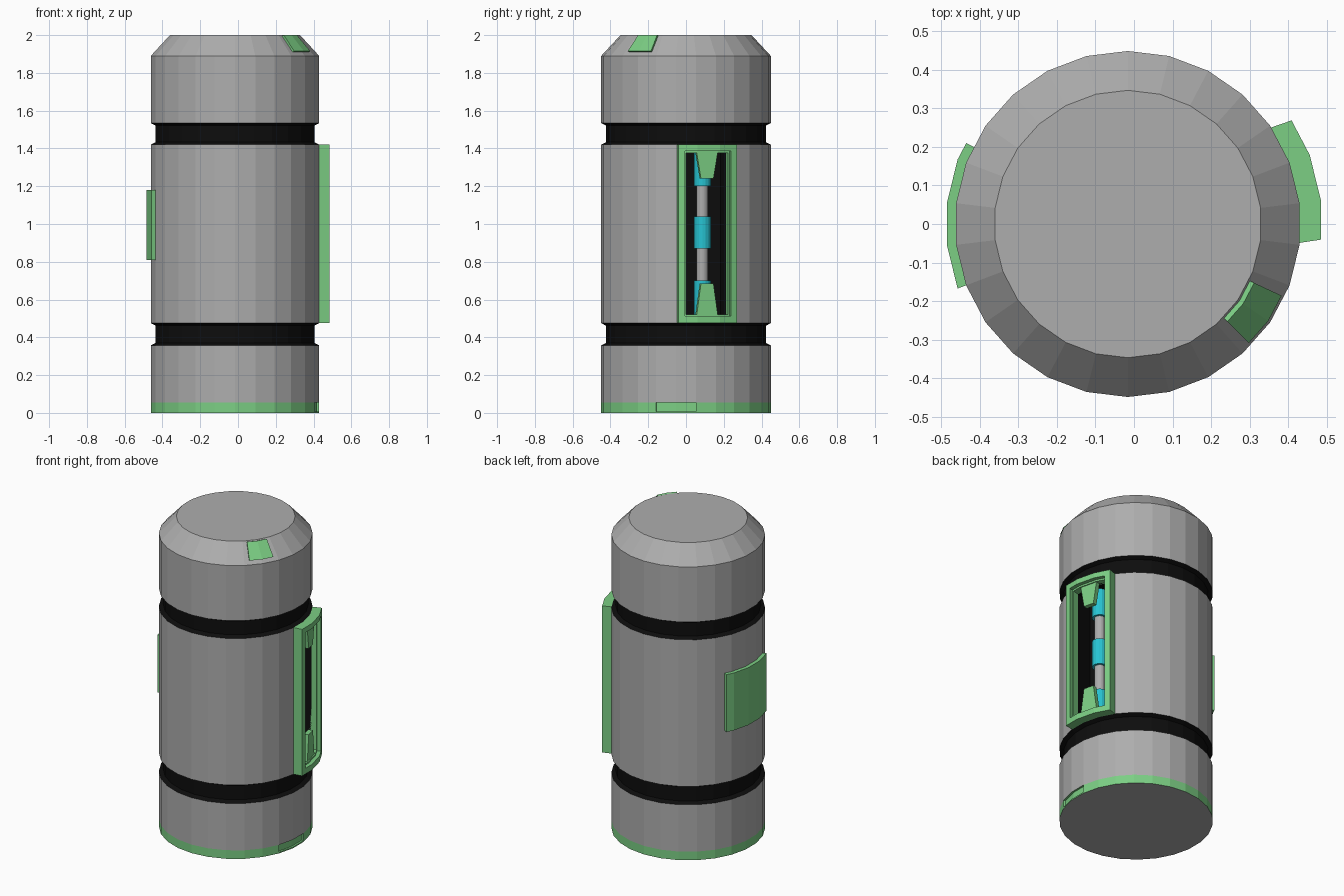
import bpy, bmesh
from math import sin, cos, radians, pi
from mathutils import Matrix, Vector

if "Cube" in bpy.data.objects:
    bpy.data.objects.remove(bpy.data.objects["Cube"])

CX = -0.016               # body axis in x
N = 26                    # sides of the drum
STEP = 360 / N
MID = STEP                # direction of the window recess (degrees)


def material(name, col):
    m = bpy.data.materials.new(name)
    m.diffuse_color = (*col, 1)
    m.use_nodes = True
    m.node_tree.nodes["Principled BSDF"].inputs["Base Color"].default_value = m.diffuse_color
    return m


GREEN = material("green", (0.2, 0.62, 0.23))
BLACK = material("black", (0.004, 0.004, 0.004))
CYAN = material("cyan", (0.02, 0.55, 0.65))
GREY = material("grey", (0.42, 0.42, 0.42))


def finish(name, bm, mats):
    bmesh.ops.recalc_face_normals(bm, faces=bm.faces)
    me = bpy.data.meshes.new(name)
    bm.to_mesh(me)
    bm.free()
    for m in mats:
        me.materials.append(m)
    ob = bpy.data.objects.new(name, me)
    bpy.context.collection.objects.link(ob)
    return ob


def on_drum(r, a, z):
    """Point at angle a on a 26-sided polygon of corner radius r."""
    off = (a - 90) % STEP - STEP / 2
    if abs(abs(off) - STEP / 2) > 1e-4:
        r *= cos(pi / N) / cos(radians(off))
    return (CX + r * cos(radians(a)), r * sin(radians(a)), z)


def sector(name, profile, a0, a1, mats):
    """Closed (r, z, angle inset) profile swept from a0 to a1 round the drum."""
    corners = [90 + k * STEP for k in range(-3 * N, 3 * N)]
    inner = [c for c in corners if a0 + 0.1 < c < a1 - 0.1]
    bm = bmesh.new()
    rows = []
    for a, sgn in [(a0, 1)] + [(c, 0) for c in inner] + [(a1, -1)]:
        rows.append([bm.verts.new(on_drum(r, a + sgn * t, z)) for r, z, t in profile])
    n = len(profile)
    for p, q in zip(rows, rows[1:]):
        for i in range(n):
            j = (i + 1) % n
            bm.faces.new((p[i], p[j], q[j], q[i]))
    bm.faces.new(rows[0])
    bm.faces.new(rows[-1])
    return finish(name, bm, mats)


def rect(r0, r1, z0, z1, t=0):
    return [(r0, z0, 0), (r1, z0, t), (r1, z1, t), (r0, z1, 0)]


U = Vector((cos(radians(MID)), sin(radians(MID)), 0))
T = Vector((-U.y, U.x, 0))


def local(r, t, z):
    return Vector((CX, 0, z)) + U * r + T * t


def prism(name, outline, r0, r1, mats, idx=0):
    """(t, z) outline extruded along the recess direction."""
    bm = bmesh.new()
    a = [bm.verts.new(local(r0, t, z)) for t, z in outline]
    b = [bm.verts.new(local(r1, t, z)) for t, z in outline]
    n = len(a)
    bm.faces.new(a)
    bm.faces.new(b)
    for i in range(n):
        bm.faces.new((a[i], a[(i + 1) % n], b[(i + 1) % n], b[i]))
    for f in bm.faces:
        f.material_index = idx
    return finish(name, bm, mats)


def cutter(name, w, z0, z1, r0, mats, idx):
    ob = prism(name, [(-w, z0), (w, z0), (w, z1), (-w, z1)], r0, 0.7, mats, idx)
    ob.hide_render = True
    ob.display_type = 'WIRE'
    return ob


def cut(ob, tool):
    m = ob.modifiers.new("opening", 'BOOLEAN')
    m.operation = 'DIFFERENCE'
    m.solver = 'EXACT'
    m.object = tool


def rod(name, r, z0, z1, mat):
    bm = bmesh.new()
    bmesh.ops.create_cone(bm, cap_ends=True, segments=16, radius1=r, radius2=r, depth=z1 - z0,
                          matrix=Matrix.Translation(local(0.36, 0, (z0 + z1) / 2)))
    return finish(name, bm, [mat])


# drum body with two black grooves and a chamfered top
R, G = 0.449, 0.424
prof = [(R, 0), (R, 0.008), (0.437, 0.008), (0.437, 0.055), (R, 0.055),
        (R, 0.357), (G, 0.37), (G, 0.462), (R, 0.475),
        (R, 1.42), (G, 1.433), (G, 1.521), (R, 1.534), (R, 1.89), (0.347, 2.0)]
bm = bmesh.new()
rings = [[bm.verts.new(on_drum(r, 90 + k * STEP, z)) for k in range(N)] for r, z in prof]
for (p, q), (_, za), (_, zb) in zip(zip(rings, rings[1:]), prof, prof[1:]):
    zm = (za + zb) / 2
    idx = 2 if zm < 0.056 else 1 if 0.357 < zm < 0.475 or 1.42 < zm < 1.534 else 0
    for k in range(N):
        j = (k + 1) % N
        bm.faces.new((p[k], p[j], q[j], q[k])).material_index = idx
bm.faces.new(rings[0])
bm.faces.new(rings[-1])
body = finish("drum_body", bm, [GREY, BLACK, GREEN])

# green foot band, left open at a shallow slot on the right side
sector("foot_band", rect(0.43, R, 0.008, 0.055), STEP / 2, 360 - 1.5 * STEP, [GREEN])

# curved plate on the left side
sector("side_plate", rect(0.44, 0.4725, 0.81, 1.18), 153.4, 180 + 1.5 * STEP, [GREEN])

# small tab on the top chamfer
sector("top_tab", [(0.415, 1.905, 0), (0.443, 1.915, 0), (0.364, 2.0, 0), (0.34, 1.99, 0)],
       -44.5, -25, [GREEN])

# window recess, raised frame and inner lip
pocket = cutter("recess_cutter", 0.115, 0.522, 1.375, 0.30, [GREY, BLACK], 1)
opening = cutter("frame_cutter", 0.125, 0.512, 1.386, 0.40, [GREEN], 0)
cut(body, pocket)
a0, a1 = -STEP / 2, 2.5 * STEP
frame = sector("window_frame", rect(0.43, 0.505, 0.475, 1.42, 2.3), a0, a1, [GREEN])
cut(frame, opening)
lip = sector("window_lip", rect(0.435, 0.48, 0.49, 1.405), a0 + 3, a1 - 3, [GREEN, GREEN])
cut(lip, pocket)

# rod with collars inside the recess
rod("inner_rod", 0.031, 0.53, 1.37, GREY)
rod("middle_sleeve", 0.045, 0.87, 1.04, CYAN)
rod("lower_collar", 0.045, 0.522, 0.70, CYAN)
rod("upper_collar", 0.045, 1.20, 1.375, CYAN)

# tapered clamps above and below the rod
for name, z_wide, z_tip in (("lower_clamp", 0.515, 0.685), ("upper_clamp", 1.382, 1.24)):
    prism(name, [(-0.058, z_wide), (0.058, z_wide), (0.034, z_tip), (-0.034, z_tip)],
          0.44, 0.47, [GREEN])
